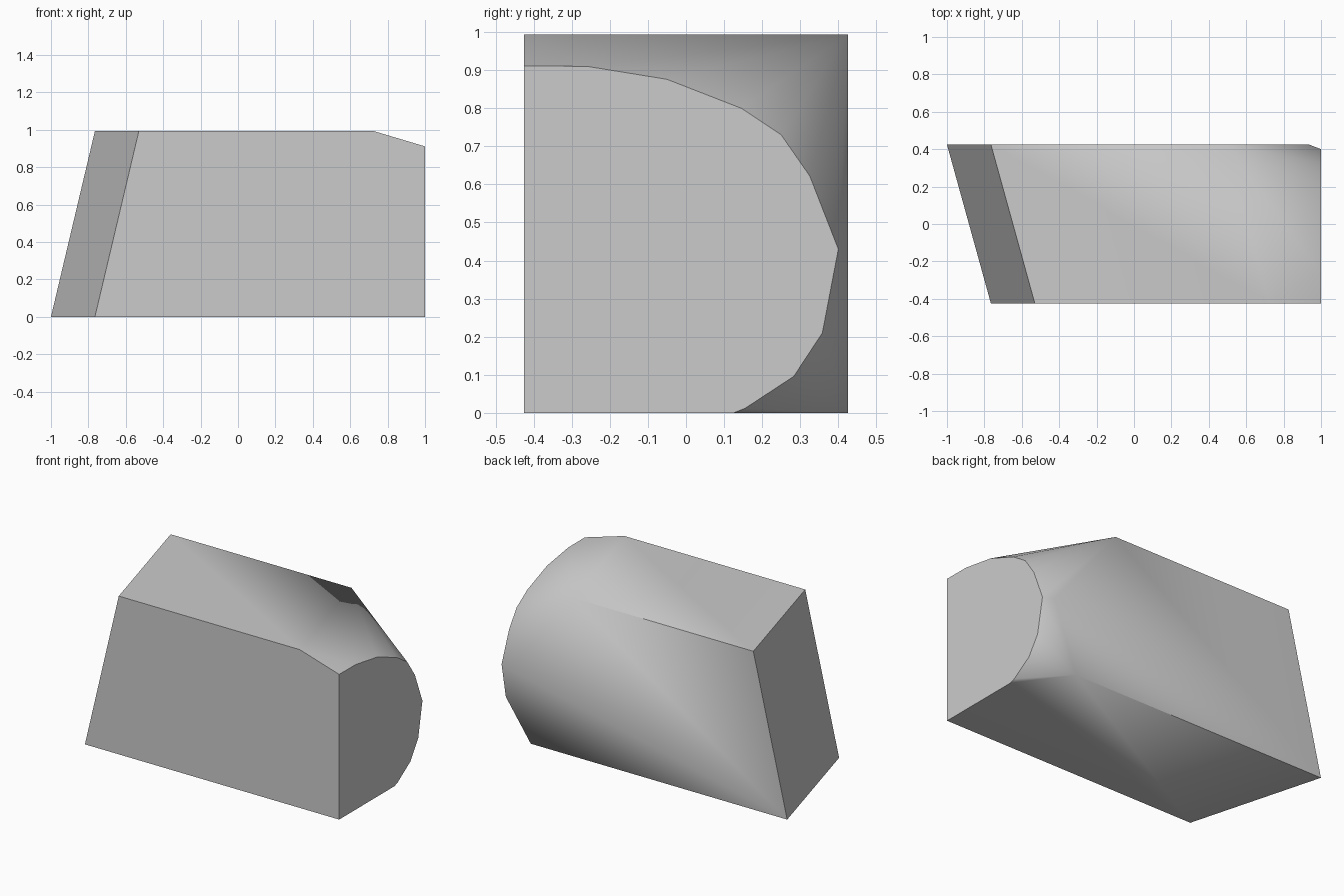
import bpy
import bmesh
import math

cube = bpy.data.objects.get("Cube")
if cube:
    bpy.data.objects.remove(cube, do_unlink=True)

HALF, TOP = 0.425, 0.993  # half depth and height

# Slanted left end: the wall leans back along both y and z
left_end = [(-1.0, HALF, 0), (-0.765, HALF, TOP),
            (-0.765, -HALF, 0), (-0.53, -HALF, TOP)]

# Rounded outline of the flat right end, as (y, z)
cap_outline = [(-HALF, 0), (-HALF, 0.911), (-0.26, 0.91), (-0.05, 0.876),
               (0.145, 0.8), (0.25, 0.73), (0.325, 0.622), (0.4, 0.43),
               (0.358, 0.21), (0.283, 0.096), (0.155, 0.012), (0.125, 0)]
right_end = [(1.0, y, z) for y, z in cap_outline]

# Shoulder corners where the block starts to taper into the rounded end
shoulder = [(0.725, -HALF, TOP), (0.49, HALF, TOP),
            (0.935, HALF, 0.43), (0.78, HALF, 0)]

# Wrap the convex block around its two ends and the shoulder
bm = bmesh.new()
for co in left_end + shoulder + right_end:
    bm.verts.new(co)
bmesh.ops.convex_hull(bm, input=bm.verts[:])
bmesh.ops.recalc_face_normals(bm, faces=bm.faces[:])
bmesh.ops.dissolve_limit(bm, angle_limit=math.radians(0.5),
                         verts=bm.verts[:], edges=bm.edges[:])
mesh = bpy.data.meshes.new("rounded_block")
bm.to_mesh(mesh)
bm.free()
block = bpy.data.objects.new("rounded_block", mesh)
bpy.context.collection.objects.link(block)

# Plain grey material
grey = bpy.data.materials.new("plain_grey")
grey.use_nodes = True
colour = (0.6, 0.6, 0.6, 1.0)
grey.diffuse_color = colour
grey.node_tree.nodes["Principled BSDF"].inputs["Base Color"].default_value = colour
mesh.materials.append(grey)

# Soft taper, crisp block edges
bpy.ops.object.select_all(action="DESELECT")
block.select_set(True)
bpy.context.view_layer.objects.active = block
bpy.ops.object.shade_smooth_by_angle(angle=math.radians(35))
